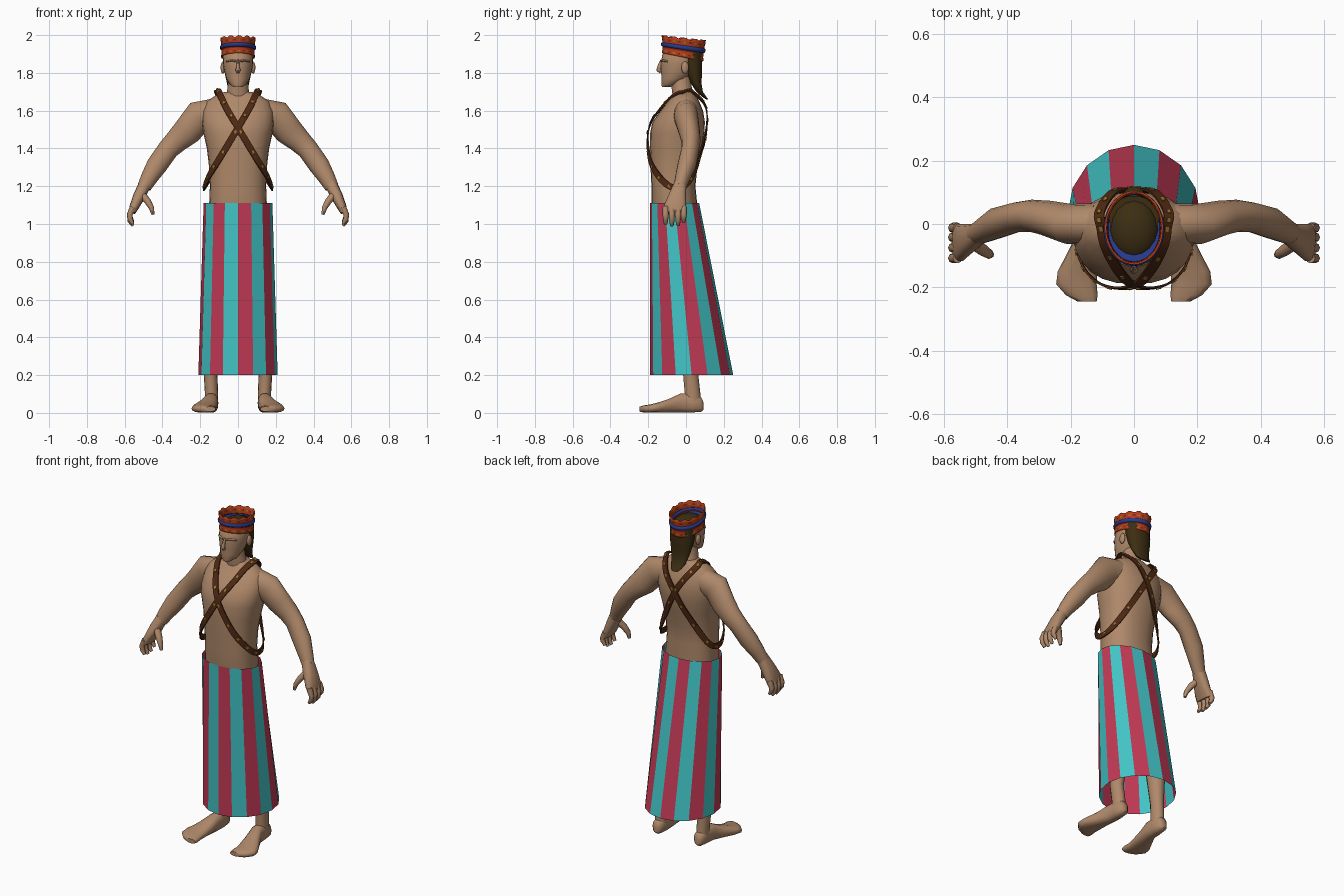
import bpy, bmesh, math
from mathutils import Vector
from mathutils.bvhtree import BVHTree

if "Cube" in bpy.data.objects:
    bpy.data.objects.remove(bpy.data.objects["Cube"])


def material(name, rgb):
    m = bpy.data.materials.new(name)
    m.diffuse_color = (*rgb, 1)
    m.use_nodes = True
    m.node_tree.nodes["Principled BSDF"].inputs["Base Color"].default_value = m.diffuse_color
    return m


SKIN = material("skin", (.43, .25, .145))
TEAL = material("skirt teal", (.055, .55, .56))
ROSE = material("skirt rose", (.54, .042, .092))
HAIR = material("hair brown", (.045, .027, .006))
LEATHER = material("strap leather", (.075, .021, .006))
GOLD = material("gold trim", (.32, .18, .025))
ORANGE = material("hat orange red", (.47, .045, .01))
BLUE = material("hat blue", (.02, .045, .27))
MAROON = material("hat dark red", (.2, .02, .006))


def finish(name, bm, mats, smooth=True, recalc=True):
    if recalc:
        bmesh.ops.recalc_face_normals(bm, faces=bm.faces[:])
    me = bpy.data.meshes.new(name)
    bm.to_mesh(me)
    bm.free()
    for m in mats:
        me.materials.append(m)
    ob = bpy.data.objects.new(name, me)
    bpy.context.collection.objects.link(ob)
    if smooth:
        bpy.ops.object.select_all(action='DESELECT')
        ob.select_set(True)
        bpy.context.view_layer.objects.active = ob
        bpy.ops.object.shade_smooth_by_angle(angle=math.radians(50))
    return ob


def tube(name, secs, mat, n=14, hint=(0, 1, 0), axis=None, p=2.0, sx=1):
    """Loft of (x, y, z, side radius, hint radius) cross-sections."""
    bm = bmesh.new()
    cs = [Vector((s[0] * sx, s[1], s[2])) for s in secs]
    rings = []
    for i, s in enumerate(secs):
        t = Vector(axis) if axis else cs[min(i + 1, len(cs) - 1)] - cs[max(i - 1, 0)]
        t.normalize()
        a = t.cross(Vector(hint)).normalized()
        b = a.cross(t).normalized()
        ring = []
        for k in range(n):
            c, d = math.cos(math.tau * k / n), math.sin(math.tau * k / n)
            c = math.copysign(abs(c) ** (2 / p), c)
            d = math.copysign(abs(d) ** (2 / p), d)
            ring.append(bm.verts.new(cs[i] + a * c * s[3] + b * d * s[4]))
        rings.append(ring)
    for r, q in zip(rings, rings[1:]):
        for k in range(n):
            bm.faces.new((r[k], r[(k + 1) % n], q[(k + 1) % n], q[k]))
    bm.faces.new(rings[0])
    bm.faces.new(rings[-1])
    return finish(name, bm, [mat])


def ball(name, loc, size, mat):
    bm = bmesh.new()
    bmesh.ops.create_uvsphere(bm, u_segments=16, v_segments=10, radius=1)
    for v in bm.verts:
        v.co = Vector(loc) + Vector(a * b for a, b in zip(v.co, size))
    return finish(name, bm, [mat])


# Torso: height, front y, back y, half width
T = [(1.0, -.165, .05, .15), (1.1, -.183, .06, .153), (1.2, -.183, .05, .149),
     (1.3, -.188, .06, .153), (1.4, -.19, .083, .165), (1.48, -.19, .097, .183),
     (1.54, -.178, .1, .19), (1.6, -.135, .09, .188), (1.65, -.095, .07, .165),
     (1.68, -.07, .055, .12), (1.70, -.06, .045, .07)]
torso = tube("torso", [(0, (f + b) / 2, z, w, (b - f) / 2) for z, f, b, w in T],
             SKIN, n=24, axis=(0, 0, 1), p=2.3)

# Neck, head and face
tube("neck", [(0, -.01, 1.66, .075, .06), (0, -.02, 1.70, .058, .055),
              (0, -.03, 1.78, .05, .055)], SKIN, axis=(0, 0, 1))
tube("head", [(0, -.105, 1.725, .024, .022), (0, -.085, 1.74, .045, .046),
              (0, -.06, 1.77, .062, .07), (0, -.042, 1.81, .073, .09),
              (0, -.035, 1.85, .08, .098), (0, -.026, 1.90, .081, .099),
              (0, -.02, 1.93, .06, .075)], SKIN, n=20, axis=(0, 0, 1))
tube("nose", [(0, -.128, 1.868, .006, .008), (0, -.141, 1.83, .009, .012),
              (0, -.146, 1.815, .014, .012), (0, -.133, 1.803, .009, .008)], SKIN, n=8)
for part, z, y in (("upper_lip", 1.779, -.126), ("lower_lip", 1.769, -.122)):
    tube(part, [(-.024, y + .014, z, .003, .003), (0, y, z, .006, .005),
                (.024, y + .014, z, .003, .003)], SKIN, n=8)

for sx, side in ((-1, "right"), (1, "left")):
    ball(side + "_ear", (sx * .08, -.005, 1.828), (.012, .02, .032), SKIN)
    tube(side + "_brow", [(.012, -.13, 1.862, .005, .006), (.035, -.122, 1.866, .006, .007),
                          (.06, -.098, 1.86, .004, .006)], SKIN, n=8, sx=sx)
    # Arm and hand
    tube(side + "_arm", [(.12, 0, 1.59, .075, .065), (.205, .0, 1.57, .085, .064),
                         (.27, .018, 1.49, .076, .056), (.325, .026, 1.44, .063, .051),
                         (.37, .022, 1.395, .056, .047), (.43, .004, 1.31, .055, .049),
                         (.47, -.018, 1.245, .045, .04), (.497, -.032, 1.195, .037, .034)],
         SKIN, n=16, sx=sx)
    tube(side + "_palm", [(.49, -.03, 1.215, .033, .032), (.522, -.045, 1.15, .032, .046),
                          (.55, -.058, 1.09, .025, .06), (.56, -.06, 1.06, .017, .058)],
         SKIN, p=2.5, sx=sx)
    for i, (y, end) in enumerate(((-.108, 1.0), (-.075, .99), (-.042, .993), (-.012, 1.01))):
        tube(f"{side}_finger_{i + 1}", [(.557, y, 1.09, .016, .016), (.573, y, 1.05, .015, .016),
                                        (.571, y, end + .025, .014, .014),
                                        (.556, y, end, .008, .009)], SKIN, n=8, sx=sx)
    tube(side + "_thumb", [(.515, -.055, 1.165, .02, .022), (.478, -.082, 1.12, .018, .02),
                           (.458, -.095, 1.085, .014, .016), (.45, -.097, 1.05, .008, .01)],
         SKIN, n=8, sx=sx)
    # Leg and foot
    tube(side + "_leg", [(.08, -.05, 1.06, .075, .1), (.1, -.01, .7, .075, .085),
                         (.12, .01, .52, .055, .06), (.135, .025, .4, .053, .06),
                         (.145, .025, .2, .036, .041), (.14, .035, .1, .035, .042),
                         (.14, .035, .04, .034, .046)], SKIN, sx=sx)
    tube(side + "_foot", [(.14, .093, .035, .015, .02), (.14, .08, .045, .03, .04),
                          (.14, .03, .052, .036, .051), (.143, -.03, .052, .038, .051),
                          (.16, -.09, .038, .05, .037), (.178, -.15, .028, .063, .027),
                          (.182, -.19, .023, .064, .022), (.165, -.225, .021, .05, .019),
                          (.148, -.245, .02, .03, .013)],
         SKIN, hint=(0, 0, 1), axis=(0, -1, 0), p=2.5, sx=sx)

# Skirt: open 16-sided flared tube, one stripe per side
bm = bmesh.new()
levels = []
for z, rx, cy, ry in ((.2, .21, .03, .22), (1.11, .182, -.06, .13)):
    levels.append([bm.verts.new((rx * math.sin(math.tau * k / 16),
                                 cy - ry * math.cos(math.tau * k / 16), z)) for k in range(16)])
for k in range(16):
    j = (k + 1) % 16
    bm.faces.new((levels[0][k], levels[0][j], levels[1][j], levels[1][k])).material_index = k % 2
finish("skirt", bm, [ROSE, TEAL], smooth=False, recalc=False)

# Hair: crown inside the hat and long back hair
ball("hair_crown", (0, -.018, 1.9), (.079, .098, .055), HAIR)
tube("back_hair", [(0, .02, 1.92, .08, .07), (0, .035, 1.85, .077, .052),
                   (0, .042, 1.80, .07, .045), (0, .052, 1.75, .06, .03),
                   (0, .072, 1.70, .048, .018), (0, .095, 1.675, .036, .012),
                   (0, .112, 1.66, .02, .006)], HAIR, axis=(0, 0, 1))

# Hat: tilted open band with blue roll, gold checks and scalloped rim
bm = bmesh.new()
N = 48
rows = [(0, .003), (.1, .003), (.2, 0), (.34, 0), (.42, 0), (.46, .006), (.56, .008), (.62, .006),
        (.66, 0), (.78, 0), (.88, .002), (1, .003)]
rings = []
for v, out in rows:
    ring = []
    for k in range(N):
        a = math.tau * k / N
        x = (.086 + .004 * v + out) * math.sin(a)
        y = -.018 + .006 * v - (.106 + .008 * v + out) * math.cos(a)
        low, high = 1.883 - .2 * (y + .018), 1.978 - .11 * (y + .012)
        z = low + (high - low) * v + (.008 if v == 1 and k % 4 < 2 else 0)
        ring.append(bm.verts.new((x, y, z)))
    rings.append(ring)
for i in range(len(rows) - 1):
    for k in range(N):
        j = (k + 1) % N
        f = bm.faces.new((rings[i][k], rings[i][j], rings[i + 1][j], rings[i + 1][k]))
        if 4 <= i <= 7:
            f.material_index = 1
        elif i in (1, 9):
            f.material_index = (2, 0, 3, 0)[k % 4]
        elif i == 3:
            f.material_index = 3
hat = finish("hat", bm, [ORANGE, BLUE, GOLD, MAROON], recalc=False)
mod = hat.modifiers.new("thickness", 'SOLIDIFY')
mod.thickness, mod.offset = .006, -1
tube("hat_lining", [(0, -.016, 1.895, .083, .1), (0, -.016, 1.915, .085, .105)],
     BLUE, n=24, axis=(0, .2, 1))

# Crossed shoulder straps following the torso surface
tree = BVHTree.FromPolygons([v.co.copy() for v in torso.data.vertices],
                            [tuple(p.vertices) for p in torso.data.polygons])
PATH = [(.105, 0, 1.705), (.065, -.12, 1.62), (0, -.195, 1.51), (-.09, -.195, 1.36),
        (-.15, -.15, 1.26), (-.18, -.075, 1.195), (-.165, .01, 1.22), (-.085, .075, 1.37),
        (0, .11, 1.53), (.065, .1, 1.63), (.105, .045, 1.69)]


def loop_point(t):
    i = int(t)
    a, b, c, d = (Vector(PATH[(i + o) % len(PATH)]) for o in (-1, 0, 1, 2))
    u = t - i
    return .5 * (2 * b + (c - a) * u + (2 * a - 5 * b + 4 * c - d) * u * u
                 + (3 * b - a - 3 * c + d) * u ** 3)


for sx, side, lift in ((-1, "right", .006), (1, "left", .011)):
    bm, studs = bmesh.new(), bmesh.new()
    S = 66
    pts, nrm = [], []
    for k in range(S):
        p = loop_point(k * len(PATH) / S)
        p.x *= sx
        loc, n, _, _ = tree.find_nearest(p)
        if (p - loc).dot(n) < lift:
            p = loc + n * lift
        pts.append(p)
        nrm.append(n)
    rings = []
    for k in range(S):
        n = (nrm[k - 1] + nrm[k] + nrm[(k + 1) % S]).normalized()
        t = (pts[(k + 1) % S] - pts[k - 1]).normalized()
        w = t.cross(n).normalized()
        rings.append([bm.verts.new(pts[k] + w * a + n * b) for a, b in
                      ((-.017, -.003), (.017, -.003), (.017, .004), (-.017, .004))])
        if k % 4 == 1:  # small gold studs
            c = [studs.verts.new(pts[k] + w * a + t * b + n * h) for h in (.003, .008)
                 for a, b in ((-.006, -.008), (.006, -.008), (.006, .008), (-.006, .008))]
            for q in ((0, 1, 2, 3), (4, 5, 6, 7), (0, 1, 5, 4), (1, 2, 6, 5), (2, 3, 7, 6), (3, 0, 4, 7)):
                studs.faces.new([c[i] for i in q])
    for k in range(S):
        r, q = rings[k], rings[(k + 1) % S]
        for i in range(4):
            bm.faces.new((r[i], r[(i + 1) % 4], q[(i + 1) % 4], q[i]))
    finish(side + "_strap", bm, [LEATHER])
    finish(side + "_strap_studs", studs, [GOLD], smooth=False)
